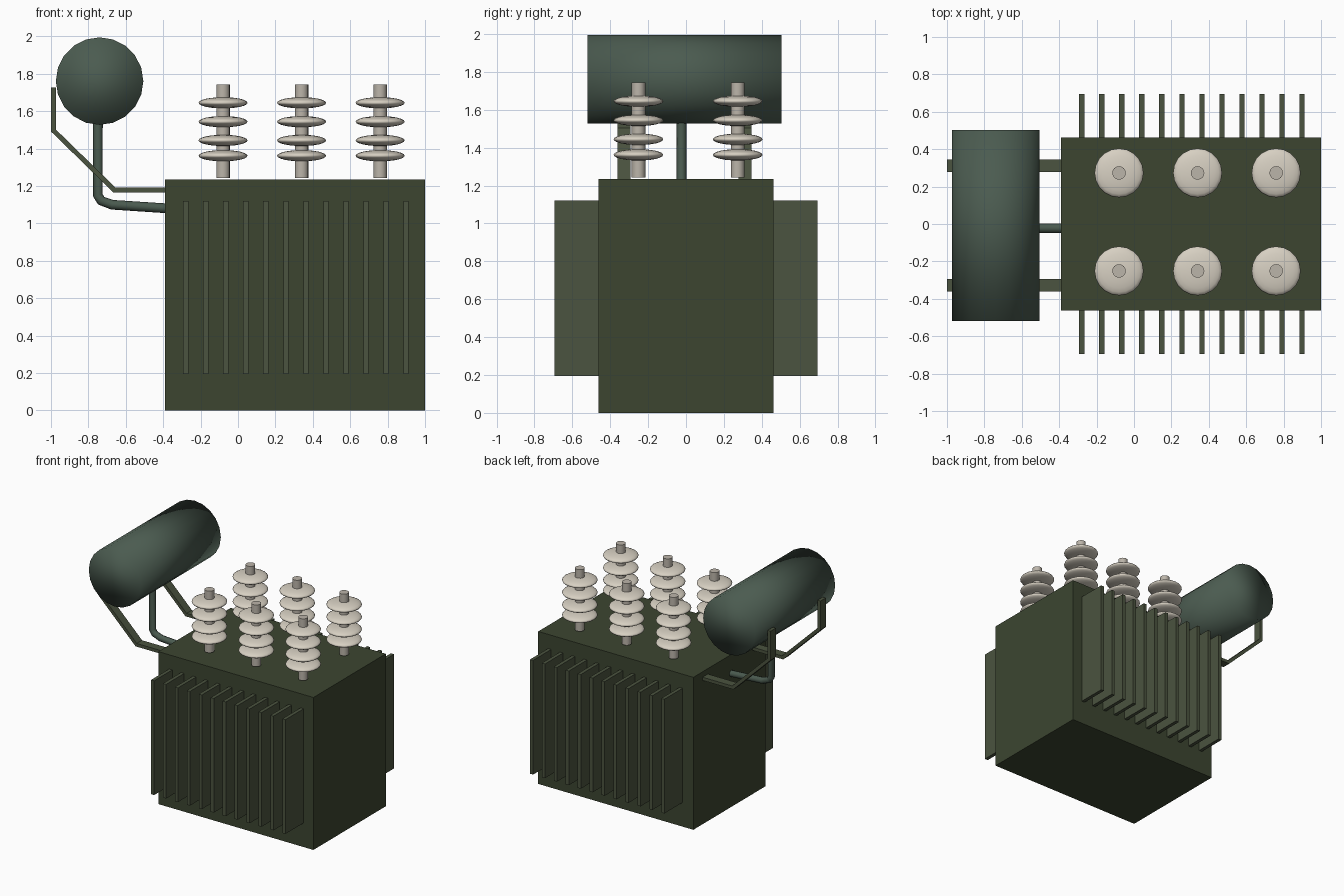
import bpy, bmesh, math
from mathutils import Vector, Matrix

if "Cube" in bpy.data.objects:
    bpy.data.objects.remove(bpy.data.objects["Cube"])


def mat(name, r, g, b):
    m = bpy.data.materials.new(name)
    m.diffuse_color = (r, g, b, 1)
    m.use_nodes = True
    m.node_tree.nodes["Principled BSDF"].inputs["Base Color"].default_value = m.diffuse_color
    return m


TANK = mat("tank_green", 0.045, 0.06, 0.03)
FIN = mat("fin_green", 0.07, 0.087, 0.05)
DRUM = mat("drum_green", 0.07, 0.105, 0.08)
PORCELAIN = mat("porcelain", 0.68, 0.63, 0.54)
ROD = mat("bushing_rod", 0.50, 0.46, 0.40)


def finish(name, bm, materials, smooth=False):
    bmesh.ops.recalc_face_normals(bm, faces=bm.faces)
    me = bpy.data.meshes.new(name)
    for f in bm.faces:
        f.smooth = smooth
    bm.to_mesh(me)
    bm.free()
    for m in materials:
        me.materials.append(m)
    ob = bpy.data.objects.new(name, me)
    bpy.context.collection.objects.link(ob)
    return ob


def add_box(bm, lo, hi):
    lo, hi = Vector(lo), Vector(hi)
    size = hi - lo
    bmesh.ops.create_cube(bm, size=1, matrix=Matrix.Translation((lo + hi) / 2)
                          @ Matrix.Diagonal((*size, 1)))


def strip(name, path, thick, y, width):
    """Flat bar following an xz path with mitred corners, extruded along y."""
    pts = [Vector(p) for p in path]
    dirs = [(b - a).normalized() for a, b in zip(pts, pts[1:])]
    left, right = [], []
    for i, p in enumerate(pts):
        d0, d1 = dirs[max(i - 1, 0)], dirs[min(i, len(dirs) - 1)]
        n0 = Vector((-d0.y, d0.x))
        n = (n0 + Vector((-d1.y, d1.x))).normalized()
        off = n * (thick / 2 / n.dot(n0))
        left.append(p + off)
        right.append(p - off)
    bm = bmesh.new()
    rows = [[bm.verts.new((q.x, y + s * width / 2, q.y)) for q in pair]
            for pair in zip(left, right) for s in (-1, 1)]
    rings = [[rows[i][0], rows[i][1], rows[i + 1][1], rows[i + 1][0]]
             for i in range(0, len(rows), 2)]
    for a, b in zip(rings, rings[1:]):
        for k in range(4):
            bm.faces.new((a[k], a[(k + 1) % 4], b[(k + 1) % 4], b[k]))
    bm.faces.new(rings[0])
    bm.faces.new(rings[-1])
    return finish(name, bm, [FIN])


# Main tank
bm = bmesh.new()
add_box(bm, (-0.39, -0.463, 0), (1.0, 0.463, 1.235))
finish("tank", bm, [TANK])

# Cooling fins on front and back
for side, label in ((-1, "front"), (1, "back")):
    bm = bmesh.new()
    for i in range(12):
        x = -0.279 + i * 0.107
        y0, y1 = sorted((side * 0.455, side * 0.695))
        add_box(bm, (x - 0.014, y0, 0.195), (x + 0.014, y1, 1.12))
    finish(f"{label}_cooling_fins", bm, [FIN])

# Bushings: rod with four squashed porcelain discs
for row, y in enumerate((-0.251, 0.273)):
    for col, x in enumerate((-0.08, 0.34, 0.76)):
        bm = bmesh.new()
        bmesh.ops.create_cone(bm, cap_ends=True, segments=16, radius1=0.036,
                              radius2=0.036, depth=0.5,
                              matrix=Matrix.Translation((x, y, 1.493)))
        rod = finish(f"bushing_rod_{row}_{col}", bm, [ROD], True)
        rod.data.set_sharp_from_angle(angle=math.radians(40))
        bm = bmesh.new()
        for z in (1.362, 1.444, 1.544, 1.645):
            bmesh.ops.create_uvsphere(bm, u_segments=20, v_segments=12, radius=1,
                                      matrix=Matrix.Translation((x, y, z))
                                      @ Matrix.Diagonal((0.131, 0.131, 0.03, 1)))
        finish(f"bushing_discs_{row}_{col}", bm, [PORCELAIN], True)

# Oil drum, lying along y
bm = bmesh.new()
bmesh.ops.create_cone(bm, cap_ends=True, segments=20, radius1=0.234, radius2=0.234,
                      depth=1.022, matrix=Matrix.Translation((-0.74, -0.008, 1.761))
                      @ Matrix.Rotation(math.pi / 2, 4, 'X'))
finish("oil_drum", bm, [DRUM], True)

# Drum brackets
for label, y in (("front", -0.327), ("back", 0.311)):
    strip(f"{label}_drum_bracket",
          [(-0.987, 1.727), (-0.987, 1.497), (-0.66, 1.178), (-0.37, 1.178)],
          0.026, y, 0.068)

# Pipe from drum to tank
cu = bpy.data.curves.new("oil_pipe", 'CURVE')
cu.dimensions = '3D'
cu.bevel_depth = 0.026
cu.bevel_resolution = 2
cu.use_fill_caps = True
path = [(-0.749, 1.56), (-0.749, 1.15), (-0.732, 1.122), (-0.674, 1.10), (-0.37, 1.08)]
sp = cu.splines.new('POLY')
sp.points.add(len(path) - 1)
for p, (x, z) in zip(sp.points, path):
    p.co = (x, -0.023, z, 1)
cu.materials.append(DRUM)
pipe = bpy.data.objects.new("oil_pipe", cu)
bpy.context.collection.objects.link(pipe)
bpy.context.view_layer.objects.active = pipe
pipe.select_set(True)
bpy.ops.object.convert(target='MESH')
